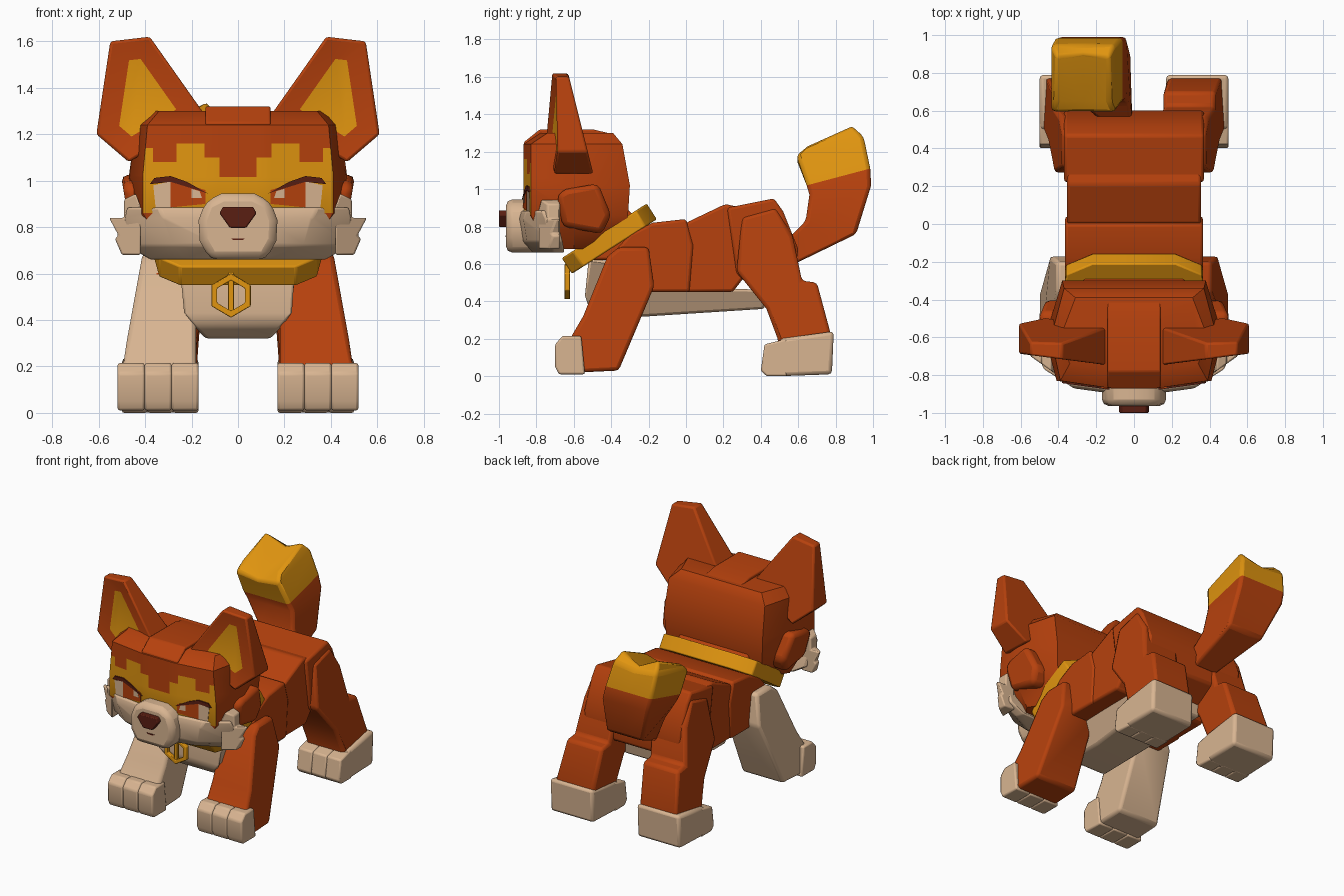
import bpy, bmesh
from mathutils import Vector

cube = bpy.data.objects.get("Cube")
if cube:
    bpy.data.objects.remove(cube, do_unlink=True)


def material(name, rgb):
    m = bpy.data.materials.new(name)
    m.use_nodes = True
    m.diffuse_color = (*rgb, 1)
    m.node_tree.nodes["Principled BSDF"].inputs["Base Color"].default_value = (*rgb, 1)
    return m


ORANGE = material("rust orange fur", (0.47, 0.053, 0.004))
GOLD = material("gold", (0.75, 0.3, 0.005))
CREAM = material("cream fur", (0.69, 0.46, 0.285))
DARK = material("dark brown", (0.1, 0.013, 0.006))
parts = []


def build(name, verts, faces, mats, bevel=0.015, edit=None):
    """Make one mesh part, optionally edited in bmesh before bevelling."""
    me = bpy.data.meshes.new(name)
    me.from_pydata(verts, [], faces)
    for m in mats:
        me.materials.append(m)
    bm = bmesh.new()
    bm.from_mesh(me)
    bmesh.ops.recalc_face_normals(bm, faces=bm.faces)
    if edit:
        edit(bm)
    bm.to_mesh(me)
    bm.free()
    ob = bpy.data.objects.new(name, me)
    bpy.context.collection.objects.link(ob)
    if bevel:
        mod = ob.modifiers.new("soft edges", 'BEVEL')
        mod.width, mod.segments, mod.limit_method = bevel, 2, 'ANGLE'
    parts.append(ob)
    return ob


def loft(name, rings, mats, bevel=0.015, edit=None):
    n = len(rings[0])
    verts = [v for r in rings for v in r]
    faces = [tuple(range(n)), tuple(range(len(verts) - n, len(verts)))]
    for k in range(len(rings) - 1):
        for i in range(n):
            j = (i + 1) % n
            faces.append((k * n + i, k * n + j, k * n + n + j, k * n + n + i))
    return build(name, verts, faces, mats, bevel, edit)


def side_slab(name, pts, x0, x1, mat, s=1, bevel=0.015):
    """Side profile (y, z) widened in x; x0 and x1 are functions of z."""
    return loft(name, [[(s * f(z), y, z) for y, z in pts] for f in (x0, x1)], [mat], bevel)


def front_slab(name, pts, y0, y1, mats, s=1, bevel=0.01, edit=None):
    """Front profile (x, z) deepened in y; y0 and y1 are functions of (x, z)."""
    return loft(name, [[(s * x, f(x, z), z) for x, z in pts] for f in (y0, y1)], mats, bevel, edit)


def const(v):
    return lambda *a: v


def both(half):
    """Complete a half outline whose first coordinate is x."""
    return half + [(-p[0], *p[1:]) for p in reversed(half)]


def ramp(z0, a, z1, b):
    return lambda z: a + (b - a) * min(1, max(0, (z - z0) / (z1 - z0)))


# Torso blocks
torso = {
    "chest": ([(-0.44, 0.6), (-0.3, 0.76), (-0.18, 0.82), (0, 0.84), (0.04, 0.7), (0.02, 0.45), (-0.42, 0.45)], 0.365),
    "waist": ([(0, 0.82), (0.21, 0.92), (0.3, 0.9), (0.32, 0.54), (0.25, 0.45), (-0.02, 0.45)], 0.355),
    "hips": ([(0.22, 0.9), (0.47, 0.95), (0.52, 0.88), (0.6, 0.68), (0.58, 0.52), (0.4, 0.42), (0.27, 0.55)], 0.37),
}
for name, (pts, w) in torso.items():
    side_slab(name, pts, const(-w), const(w), ORANGE)
belly_w = ramp(0.32, 0.14, 0.44, 0.25)
side_slab("belly", [(-0.52, 0.63), (-0.54, 0.43), (-0.52, 0.37), (-0.46, 0.32), (-0.2, 0.32), (0.42, 0.36),
                    (0.44, 0.46), (0.2, 0.47), (-0.3, 0.6)],
          lambda z: -belly_w(z), belly_w, CREAM)
side_slab("neck", [(-0.56, 0.62), (-0.6, 0.75), (-0.32, 0.9), (-0.22, 0.8), (-0.3, 0.62)],
          const(-0.27), const(0.27), ORANGE)

# Legs and paws
for s, side in ((1, "left"), (-1, "right")):
    side_slab(side + "_front_leg",
              [(-0.42, 0.64), (-0.36, 0.69), (-0.2, 0.69), (-0.17, 0.48), (-0.36, 0.03), (-0.57, 0.02),
               (-0.62, 0.2), (-0.55, 0.32)],
              const(0.18), ramp(0.2, 0.5, 0.69, 0.41), ORANGE if s > 0 else CREAM, s, 0.02)
    side_slab(side + "_rear_leg",
              [(0.3, 0.85), (0.48, 0.9), (0.57, 0.75), (0.62, 0.51), (0.7, 0.5), (0.77, 0.24), (0.76, 0.1),
               (0.5, 0.1), (0.49, 0.2), (0.43, 0.36), (0.27, 0.56)],
              ramp(0.24, 0.18, 0.85, 0.12), ramp(0.24, 0.47, 0.85, 0.38), ORANGE, s, 0.02)
    side_slab(side + "_rear_paw", [(0.5, 0), (0.78, 0.01), (0.79, 0.24), (0.5, 0.2)],
              const(0.17), const(0.5), CREAM, s, 0.02)
    for i in range(3):
        x = 0.17 + i * 0.116
        side_slab(f"{side}_front_toe_{i + 1}",
                  [(-0.7, 0.05), (-0.68, 0.01), (-0.54, 0.01), (-0.56, 0.215), (-0.66, 0.215), (-0.7, 0.17)],
                  const(x), const(x + 0.116), CREAM, s, 0.01)
        x = 0.17 + i * 0.11
        side_slab(f"{side}_rear_toe_{i + 1}", [(0.4, 0.03), (0.43, 0), (0.54, 0), (0.54, 0.2), (0.42, 0.17)],
                  const(x), const(x + 0.11), CREAM, s, 0.01)


# Tail: front edge, back edge and x range of each section, with a grooved tip
def tail_colours(bm):
    for f in bm.faces:
        c = f.calc_center_median()
        f.material_index = int(c.z > 1.025 + 0.26 * (c.y - 0.645))


rings = []
for yf, zf, yb, zb, xa, xb, dip in (
        (0.55, 0.74, 0.58, 0.6, -0.18, -0.01, 0), (0.64, 0.83, 0.91, 0.76, -0.3, -0.02, 0),
        (0.66, 0.97, 0.99, 1.02, -0.4, -0.04, 0), (0.645, 1.02, 0.985, 1.11, -0.42, -0.06, 0),
        (0.59, 1.18, 0.95, 1.28, -0.44, -0.1, 0.02), (0.65, 1.235, 0.89, 1.345, -0.41, -0.13, 0.065)):
    xm = (xa + xb) / 2
    rings.append([(xa, yf, zf), (xm, yf, zf - dip), (xb, yf, zf), (xb, yb, zb), (xm, yb, zb - dip), (xa, yb, zb)])
loft("tail", rings, [ORANGE, GOLD], 0.02, tail_colours)


# Head with a stepped gold mask cut into the face
def mask_top(x):
    for limit, top in ((0.08, 1.015), (0.145, 1.1), (0.265, 1.16), (0.365, 1.08), (0.42, 1.14)):
        if x < limit:
            return top
    return 0


def paint_mask(bm):
    cuts = [((s * x, 0, 0), (1, 0, 0)) for x in (0.08, 0.145, 0.265, 0.365) for s in (1, -1)]
    cuts += [((0, 0, z), (0, 0, 1)) for z in (1.015, 1.08, 1.1, 1.14, 1.16)]
    for co, no in cuts:
        front = [f for f in bm.faces if f.normal.y < -0.9]
        geom = set(front) | {e for f in front for e in f.edges} | {v for f in front for v in f.verts}
        bmesh.ops.bisect_plane(bm, geom=list(geom), plane_co=co, plane_no=no)
    bm.normal_update()
    for f in bm.faces:
        c = f.calc_center_median()
        f.material_index = int(f.normal.y < -0.9 and 0.85 < c.z < mask_top(abs(c.x)))


rings = []
for z, yf, wf, w, wb, yb in ((0.68, -0.78, 0.28, 0.38, 0.25, -0.41), (0.78, -0.83, 0.36, 0.44, 0.33, -0.33),
                             (0.86, -0.87, 0.41, 0.46, 0.37, -0.31), (1.02, -0.87, 0.41, 0.47, 0.38, -0.3),
                             (1.24, -0.87, 0.39, 0.44, 0.37, -0.34), (1.3, -0.78, 0.34, 0.39, 0.31, -0.39)):
    rings.append([(x, y, z) for x, y in both([(0.12, yf), (wf, yf + 0.04), (w, -0.6), (wb, yb)])])
loft("head", rings, [ORANGE, GOLD], 0, paint_mask)
side_slab("crown_strip", [(-0.86, 1.22), (-0.868, 1.25), (-0.78, 1.32), (-0.5, 1.32), (-0.4, 1.296), (-0.42, 1.22)],
          const(-0.14), const(0.14), ORANGE, 1, 0.008)

# Cream jaw and muzzle
rings = []
for z, yf, wf, w, yb in ((0.66, -0.82, 0.22, 0.38, -0.65), (0.72, -0.88, 0.28, 0.48, -0.66),
                         (0.84, -0.9, 0.32, 0.49, -0.69), (0.885, -0.885, 0.34, 0.48, -0.71)):
    rings.append([(x, y, z) for x, y in both([(0.1, yf), (wf, yf + 0.03), (w, yb - 0.06), (w - 0.02, yb)])])
loft("jaw", rings, [CREAM], 0.01)
muzzle = both([(0.07, 0.945), (0.14, 0.91), (0.17, 0.83), (0.165, 0.74), (0.12, 0.66)])
front_slab("muzzle", muzzle, const(-0.963), const(-0.75), [CREAM], bevel=0.035)
front_slab("nose", both([(0.065, 0.887), (0.08, 0.86), (0.035, 0.797)]), const(-1), const(-0.9), [DARK], bevel=0.006)
front_slab("mouth", both([(0.03, 0.752), (0.02, 0.744)]), const(-0.966), const(-0.96), [DARK], bevel=0)


# Face details and ears
def face_y(x):
    return -0.87 + max(0, x - 0.12) * 0.04 / 0.29


def plate(name, pts, lift, mat, s):
    front_slab(name, pts, lambda x, z: face_y(x) - lift, lambda x, z: face_y(x) + 0.001, [mat], s, 0)


def inner_ear(bm):
    front = min(bm.faces, key=lambda f: f.calc_center_median().y)
    bmesh.ops.inset_region(bm, faces=[front], thickness=0.09, depth=-0.02, use_even_offset=True)
    front.material_index = 1


for s, side in ((1, "left"), (-1, "right")):
    plate(side + "_eye_white", [(0.28, 0.885), (0.355, 0.885), (0.365, 0.98), (0.28, 1.0)], 0.003, CREAM, s)
    plate(side + "_iris", [(0.14, 0.9), (0.29, 0.885), (0.29, 1.0), (0.14, 0.96)], 0.005, ORANGE, s)
    plate(side + "_eye_glint", [(0.155, 0.925), (0.2, 0.925), (0.2, 0.965), (0.165, 0.955)], 0.007, CREAM, s)
    plate(side + "_eyelid", [(0.13, 0.945), (0.16, 0.955), (0.29, 0.995), (0.38, 0.985), (0.36, 1.012),
                             (0.29, 1.02), (0.22, 0.995)], 0.0085, DARK, s)
    front_slab(side + "_cheek_tuft", [(0.42, 0.68), (0.5, 0.68), (0.53, 0.75), (0.515, 0.765), (0.555, 0.84),
                                      (0.49, 0.84), (0.49, 0.92), (0.44, 0.945), (0.42, 0.89)],
               lambda x, z: -0.79 + (x - 0.42) * 0.7, const(-0.675), [CREAM], s, 0.008)
    side_slab(side + "_temple_fur", [(-0.69, 0.97), (-0.64, 1.0), (-0.47, 1.03), (-0.4, 0.86), (-0.45, 0.76),
                                     (-0.66, 0.8)],
              const(0.32), ramp(0.76, 0.46, 1.03, 0.505), ORANGE, s, 0.03)
    front_slab(side + "_ear", [(0.14, 1.28), (0.38, 1.62), (0.55, 1.6), (0.61, 1.2), (0.47, 1.08)],
               lambda x, z: -0.75 + 0.13 * (x - 0.14), lambda x, z: -0.5 - 0.25 * (z - 1.1),
               [ORANGE, GOLD], s, 0.012, inner_ear)

# Tilted collar
outline = both([(0.25, -0.27), (0.34, -0.2), (0.37, 0), (0.36, 0.2), (0.22, 0.27)])
centre, along, up = Vector((0, -0.41, 0.735)), Vector((0, 0.84, 0.54)), Vector((0, -0.54, 0.84))
loft("collar", [[tuple(centre + Vector((x, 0, 0)) + along * u + up * h) for x, u in outline]
                for h in (-0.05, 0.05)], [GOLD], 0.008)

# Plain hexagonal pendant frame with one bar
hexagon = [(0, 0.095), (0.085, 0.045), (0.085, -0.045), (0, -0.095), (-0.085, -0.045), (-0.085, 0.045)]
verts = [(-0.03 + x * k, y, 0.505 + z * k) for y in (-0.65, -0.62) for k in (1, 0.7) for x, z in hexagon]
faces = []
for i in range(6):
    j = (i + 1) % 6
    for a, b in ((0, 6), (6, 18), (18, 12), (12, 0)):
        faces.append((a + i, a + j, b + j, b + i))
build("pendant_frame", verts, faces, [GOLD], 0.004)
front_slab("pendant_bar", [(-0.042, 0.43), (-0.018, 0.43), (-0.018, 0.64), (-0.042, 0.64)],
           const(-0.645), const(-0.625), [GOLD], bevel=0.003)

# Smooth shading with sharp edges kept
bpy.ops.object.select_all(action='DESELECT')
for ob in parts:
    ob.select_set(True)
bpy.context.view_layer.objects.active = parts[0]
bpy.ops.object.shade_smooth_by_angle(angle=0.6)
